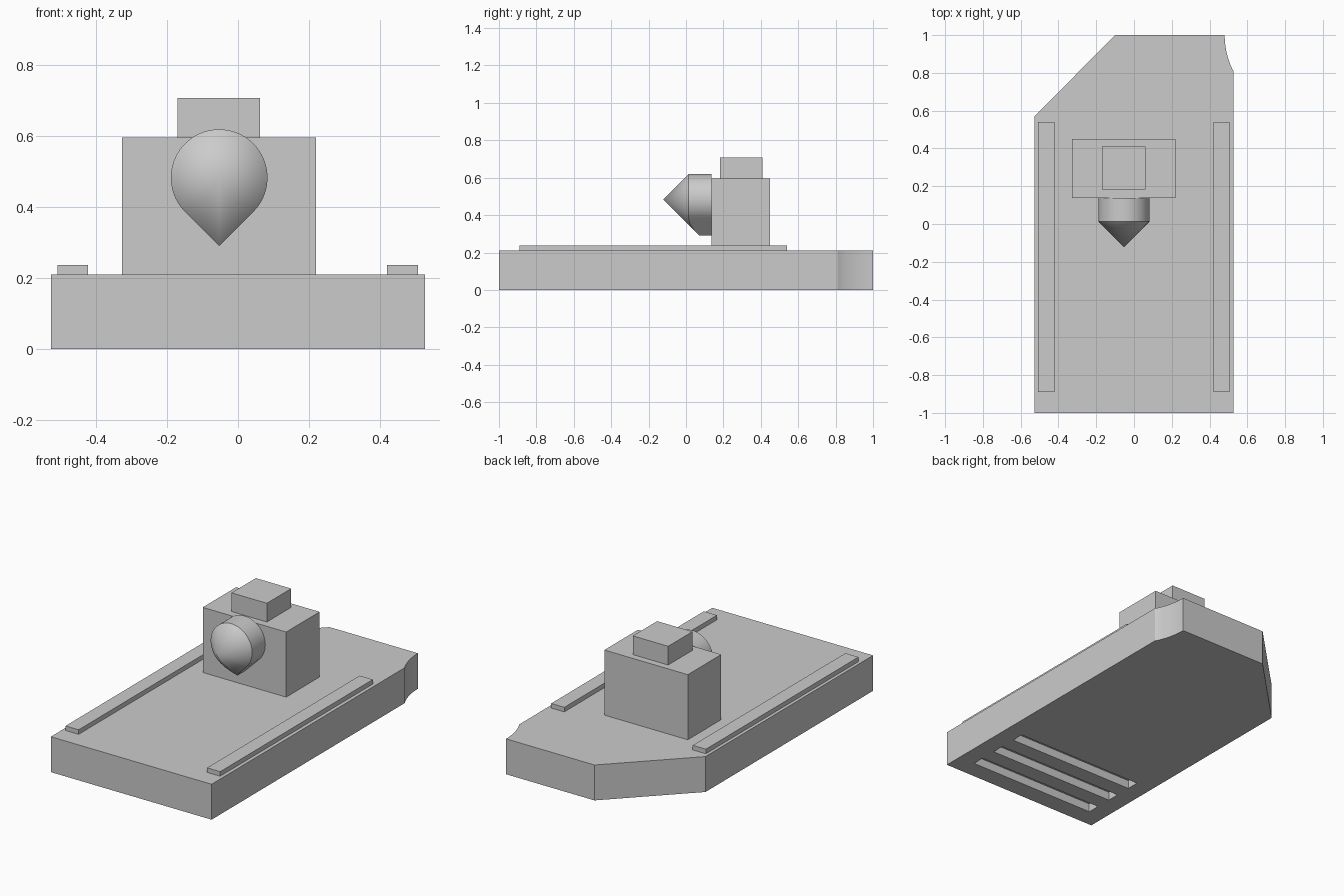
import bpy
import bmesh
from math import sin, cos, radians, asin, hypot, sqrt

cube = bpy.data.objects.get("Cube")
if cube:
    bpy.data.objects.remove(cube, do_unlink=True)

grey = bpy.data.materials.new("light_grey")
grey.use_nodes = True
grey.diffuse_color = (0.6, 0.6, 0.6, 1)
grey.node_tree.nodes["Principled BSDF"].inputs["Base Color"].default_value = (0.6, 0.6, 0.6, 1)


def finish(name, bm):
    bmesh.ops.recalc_face_normals(bm, faces=bm.faces)
    mesh = bpy.data.meshes.new(name)
    bm.to_mesh(mesh)
    bm.free()
    mesh.materials.append(grey)
    obj = bpy.data.objects.new(name, mesh)
    bpy.context.collection.objects.link(obj)
    return obj


def prism(name, outline, z0, z1):
    """Extrude a flat outline from z0 up to z1."""
    bm = bmesh.new()
    face = bm.faces.new([bm.verts.new((x, y, z0)) for x, y in outline])
    top = bmesh.ops.extrude_face_region(bm, geom=[face])["geom"]
    verts = [v for v in top if isinstance(v, bmesh.types.BMVert)]
    bmesh.ops.translate(bm, verts=verts, vec=(0, 0, z1 - z0))
    return finish(name, bm)


def box(name, x0, x1, y0, y1, z0, z1):
    return prism(name, [(x0, y0), (x1, y0), (x1, y1), (x0, y1)], z0, z1)


def smooth(obj):
    bpy.ops.object.select_all(action="DESELECT")
    obj.select_set(True)
    bpy.context.view_layer.objects.active = obj
    bpy.ops.object.shade_smooth_by_angle(angle=radians(30))


# Base slab: one chamfered back corner, one scooped back corner
half, base_top = 0.527, 0.21
scoop_r = 0.42
scoop_x = 0.48 + scoop_r
sweep = asin(0.19 / scoop_r)
scoop = [(scoop_x - scoop_r * cos(a), 1 - scoop_r * sin(a))
         for a in (sweep * (1 - i / 12) for i in range(13))]
scoop[0] = (half, scoop[0][1])
base = prism("base", [(-half, -1), (half, -1)] + scoop + [(-0.1, 1), (-half, 0.57)], 0, base_top)

# Three shallow slots under the front end
for i in range(3):
    y = -0.89 + 0.17 * i
    cutter = box("slot_cutter", -0.42, 0.42, y, y + 0.075, -0.1, 0.05)
    cutter.hide_render = True
    cut = base.modifiers.new("slot", "BOOLEAN")
    cut.operation = "DIFFERENCE"
    cut.solver = "EXACT"
    cut.object = cutter
    bpy.context.view_layer.objects.active = base
    bpy.ops.object.modifier_apply(modifier=cut.name)
    bpy.data.objects.remove(cutter, do_unlink=True)
smooth(base)

# Side rails
for name, x in (("right_rail", -0.508), ("left_rail", 0.42)):
    box(name, x, x + 0.086, -0.89, 0.54, base_top, 0.237)

# Tower and its cap
box("tower", -0.327, 0.22, 0.137, 0.45, base_top, 0.596)
box("tower_cap", -0.17, 0.062, 0.182, 0.41, 0.596, 0.707)

# Teardrop nose: round top, two straight flanks meeting at a bottom point, conical tip
r, cx, cz, tip_y = 0.136, -0.053, 0.483, -0.122
outline = [(r * cos(radians(a)), r * sin(radians(a))) for a in range(-45, 226, 5)]
corner, low = r / sqrt(2), -r * sqrt(2)
flank = [(-corner * (1 - t), -corner + (low + corner) * t) for t in (0.25, 0.5, 0.75, 1)]
outline += flank + [(-x, z) for x, z in reversed(flank[:-1])]

bm = bmesh.new()
tip = bm.verts.new((cx, tip_y, cz))
front = [bm.verts.new((cx + x, tip_y + hypot(x, z), cz + z)) for x, z in outline]
back = [bm.verts.new((cx + x, 0.137, cz + z)) for x, z in outline]
for i in range(len(outline)):
    j = (i + 1) % len(outline)
    bm.faces.new((tip, front[i], front[j]))
    bm.faces.new((front[i], back[i], back[j], front[j]))
bm.faces.new(back)
smooth(finish("nose", bm))
